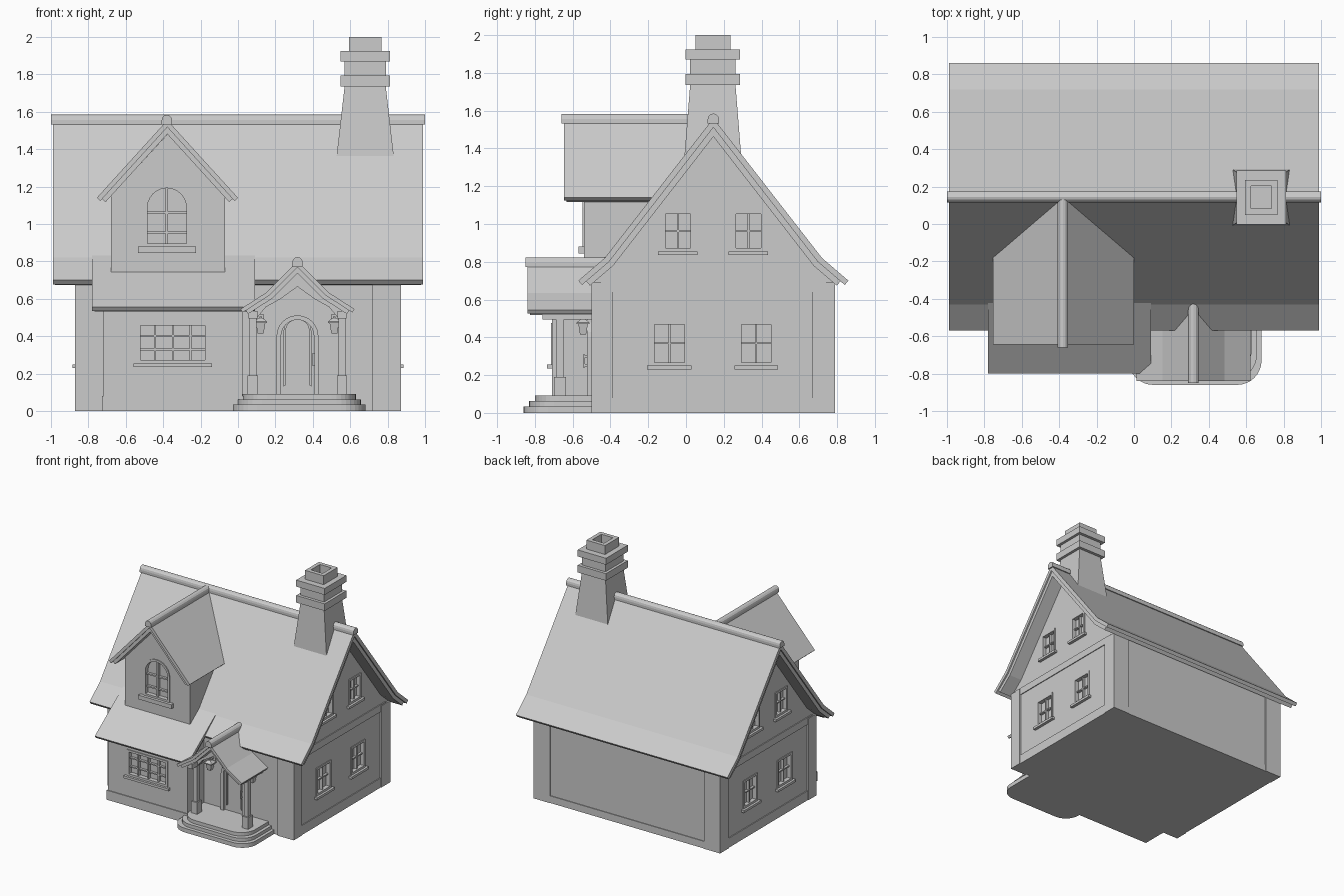
import bpy, bmesh, math
from mathutils import Vector

if "Cube" in bpy.data.objects:
    bpy.data.objects.remove(bpy.data.objects["Cube"])


def finish(name, bm):
    bmesh.ops.recalc_face_normals(bm, faces=bm.faces)
    me = bpy.data.meshes.new(name)
    bm.to_mesh(me)
    bm.free()
    ob = bpy.data.objects.new(name, me)
    bpy.context.collection.objects.link(ob)
    return ob


def add_prism(bm, pts, axis, a, b):
    put = {'x': lambda p, t: (t, p[0], p[1]), 'y': lambda p, t: (p[0], t, p[1]),
           'z': lambda p, t: (p[0], p[1], t)}[axis]
    lo, hi = [[bm.verts.new(put(p, t)) for p in pts] for t in (a, b)]
    bm.faces.new(lo)
    bm.faces.new(hi[::-1])
    for i in range(len(pts)):
        j = (i + 1) % len(pts)
        bm.faces.new((lo[i], lo[j], hi[j], hi[i]))


def prism(name, pts, axis, a, b):
    bm = bmesh.new()
    add_prism(bm, pts, axis, a, b)
    return finish(name, bm)


def add_box(bm, x0, x1, y0, y1, z0, z1):
    x0, x1 = sorted((x0, x1))
    y0, y1 = sorted((y0, y1))
    add_prism(bm, [(x0, y0), (x1, y0), (x1, y1), (x0, y1)], 'z', z0, z1)


def boxes(name, items):
    bm = bmesh.new()
    for it in items:
        add_box(bm, *it)
    return finish(name, bm)


def add_frustum(bm, cx, cy, levels):
    """Stack of rectangular rings (half x, half y, z)."""
    rings = [[bm.verts.new((cx + sx * hx, cy + sy * hy, z))
              for sx, sy in ((-1, -1), (1, -1), (1, 1), (-1, 1))] for hx, hy, z in levels]
    for r, s in zip(rings, rings[1:]):
        for i in range(4):
            j = (i + 1) % 4
            bm.faces.new((r[i], r[j], s[j], s[i]))
    bm.faces.new(rings[0])
    bm.faces.new(rings[-1])


def offset(pts, d):
    """Shift an open left-to-right path down by d, mitred."""
    out = []
    for i, p in enumerate(pts):
        ns = []
        for k in (i - 1, i):
            if 0 <= k < len(pts) - 1:
                t = (Vector(pts[k + 1]) - Vector(pts[k])).normalized()
                ns.append(Vector((t.y, -t.x)))
        m = sum(ns, Vector((0, 0))).normalized()
        out.append(tuple(Vector(p) + m * (d / m.dot(ns[0]))))
    return out


def shorten(pts, d0, d1):
    v = [Vector(p) for p in pts]
    a = v[0] + (v[1] - v[0]).normalized() * d0
    b = v[-1] + (v[-2] - v[-1]).normalized() * d1
    return [tuple(q) for q in [a] + v[1:-1] + [b]]


def roof(name, pts, axis, a, b, t, ends=(0.03, 0.03), inset=(0.012, 0.012)):
    """Roof covering with a slightly smaller board layer below it."""
    prism(name + "_covering", pts + offset(pts, t)[::-1], axis, a, b)
    low = shorten(offset(pts, t), *ends)
    prism(name + "_boards", low + offset(low, t)[::-1], axis, a + inset[0], b - inset[1])


def ridge(name, c, z, axis, a, b, r=0.03):
    arc = [(c + r * math.cos(k * math.pi / 6), z + r * math.sin(k * math.pi / 6)) for k in range(7)]
    prism(name, arc + [(c - r, z - 0.022), (c + r, z - 0.022)], axis, a, b)


def arch(cx, z0, zs, r, n=12):
    return [(cx + r, z0)] + [(cx + r * math.cos(math.pi * k / n), zs + r * math.sin(math.pi * k / n))
                             for k in range(n + 1)] + [(cx - r, z0)]


# Main roof and house body with gables
roof("main_roof", [(-0.57, 0.70), (-0.43, 0.82), (0.145, 1.56), (0.72, 0.82), (0.86, 0.70)],
     'x', -0.99, 0.99, 0.03)
ridge("main_ridge", 0.145, 1.555, 'x', -1, 1)
body = prism("house_walls", [(-0.49, 0), (0.78, 0), (0.78, 0.69), (0.69, 0.77), (0.145, 1.48),
                             (-0.40, 0.77), (-0.49, 0.69)], 'x', -0.86, 0.86)
boxes("corner_posts", [(s * 0.72, s * 0.872, y0, y1, 0, 0.69)
                       for s in (-1, 1) for y0, y1 in ((-0.5, -0.39), (0.67, 0.79))])
boxes("wall_bands", [(s * 0.85, s * 0.867, -0.45, 0.74, z0, z1)
                     for s in (-1, 1) for z0, z1 in ((0, 0.08), (0.64, 0.70))]
      + [(-0.75, 0.75, 0.75, 0.786, 0, 0.06)])

# Front bay with its lower roof
bay = prism("bay_walls", [(-0.71, 0), (-0.4, 0), (-0.4, 0.75), (-0.71, 0.54)], 'x', -0.72, 0.025)
boxes("bay_plinth", [(-0.727, 0.03, -0.717, -0.48, 0, 0.08)])
roof("bay_roof", [(-0.80, 0.555), (-0.35, 0.883)], 'x', -0.78, 0.09, 0.025, ends=(0.03, 0))

# Dormer
dormer = prism("dormer_walls", [(-0.68, 0.68), (-0.07, 0.68), (-0.07, 1.15), (-0.377, 1.48),
                                (-0.68, 1.15)], 'y', -0.54, 0.0)
roof("dormer_roof", [(-0.755, 1.14), (-0.378, 1.555), (0, 1.14)], 'y', -0.645, 0.13, 0.025,
     ends=(0.015, 0.015))
ridge("dormer_ridge", -0.38, 1.555, 'y', -0.66, 0.13, 0.028)

# Chimney with two collars and a hollow pot
bm = bmesh.new()
add_frustum(bm, 0.68, 0.142, [(0.16, 0.155, 1.3), (0.11, 0.12, 1.735), (0.133, 0.145, 1.735),
                              (0.133, 0.145, 1.795), (0.11, 0.12, 1.795), (0.11, 0.12, 1.87),
                              (0.133, 0.145, 1.87), (0.133, 0.145, 1.925), (0.087, 0.093, 1.925),
                              (0.087, 0.093, 2.0), (0.055, 0.06, 2.0), (0.055, 0.06, 1.9)])
finish("chimney", bm)

# Windows: recess, frame, glazing bars and sill
cut = bmesh.new()


def window(name, pos, side, w, h, cols, rows):
    x, y, z = pos

    def loc(u0, u1, d0, d1, v0, v1):
        if side:
            return (x + d0, x + d1, y + u0, y + u1, z + v0, z + v1)
        return (x + u0, x + u1, y - d0, y - d1, z + v0, z + v1)
    hw, f, b = w / 2, 0.018, 0.005
    parts = [loc(-hw, -hw + f, -0.03, 0.006, 0, h), loc(hw - f, hw, -0.03, 0.006, 0, h),
             loc(-hw + f, hw - f, -0.03, 0.006, h - f, h), loc(-hw + f, hw - f, -0.03, 0.006, 0, f),
             loc(-hw - 0.02, hw + 0.02, -0.02, 0.025, -0.02, 0.0)]
    for i in range(1, cols):
        u = -hw + w * i / cols
        parts.append(loc(u - b, u + b, -0.03, -0.006, f, h - f))
    for i in range(1, rows):
        parts.append(loc(-hw + f, hw - f, -0.03, -0.01, h * i / rows - b, h * i / rows + b))
    ob = boxes(name, parts)
    c = loc(-hw + 0.004, hw - 0.004, -0.03, 0.03, 0.004, h - 0.004)
    add_box(cut, *c)
    if side:
        ob.modifiers.new("both_gables", 'MIRROR').use_axis = (True, False, False)
        add_box(cut, -c[0], -c[1], *c[2:])


window("bay_window", (-0.348, -0.71, 0.255), 0, 0.38, 0.22, 4, 3)
window("lower_window_front", (0.86, -0.088, 0.25), 1, 0.195, 0.237, 2, 2)
window("lower_window_back", (0.86, 0.372, 0.25), 1, 0.19, 0.237, 2, 2)
window("upper_window_front", (0.86, -0.043, 0.855), 1, 0.168, 0.215, 2, 2)
window("upper_window_back", (0.86, 0.33, 0.855), 1, 0.168, 0.215, 2, 2)

# Arched dormer window
prism("dormer_window_frame", arch(-0.38, 0.88, 1.088, 0.122) + arch(-0.38, 0.88, 1.088, 0.104)[::-1],
      'y', -0.548, -0.51)
boxes("dormer_window_bars", [(-0.387, -0.373, -0.534, -0.51, 0.88, 1.2)]
      + [(-0.49, -0.27, -0.53, -0.51, z - 0.006, z + 0.006) for z in (0.955, 1.06)]
      + [(-0.49, -0.27, -0.546, -0.51, 0.88, 0.896)])
boxes("dormer_window_sill", [(-0.535, -0.225, -0.57, -0.53, 0.845, 0.88)])
add_prism(cut, arch(-0.38, 0.884, 1.088, 0.118), 'y', -0.57, -0.51)
cutter = finish("window_cutter", cut)
cutter.hide_render = True
cutter.display_type = 'WIRE'
for wall in (body, bay, dormer):
    m = wall.modifiers.new("window_recesses", 'BOOLEAN')
    m.operation, m.solver, m.object = 'DIFFERENCE', 'EXACT', cutter

# Rounded porch steps
for i, (hw, y, z0, z1) in enumerate([(0.355, -0.86, 0, 0.035), (0.33, -0.83, 0.035, 0.063),
                                     (0.303, -0.80, 0.063, 0.092)]):
    r, c = 0.13, 0.327
    right = [(c + hw - r + r * math.cos(a), y + r - r * math.sin(a))
             for a in [k * math.pi / 16 for k in range(9)]]
    left = [(2 * c - px, py) for px, py in right[::-1]]
    prism(f"porch_step_{i + 1}", [(c + hw, -0.48)] + right + left + [(c - hw, -0.48)], 'z', z0, z1)

# Porch roof, arched front board, posts and beams
PC = 0.318
path = [(PC - 0.305, 0.545), (PC - 0.165, 0.635), (PC, 0.80), (PC + 0.165, 0.635), (PC + 0.305, 0.545)]
roof("porch_roof", path, 'y', -0.84, -0.42, 0.022, ends=(0.02, 0.02), inset=(0.015, 0))
ridge("porch_ridge", PC, 0.795, 'y', -0.85, -0.42, 0.028)
top = shorten(offset(path, 0.04), 0.05, 0.05)
low = [(PC + dx, z) for dx, z in ((-0.26, 0.50), (-0.215, 0.50), (-0.17, 0.555), (-0.09, 0.60), (0, 0.665),
                                  (0.09, 0.60), (0.17, 0.555), (0.215, 0.50), (0.26, 0.50))]
prism("porch_front_arch", top + low[::-1], 'y', -0.69, -0.645)
items = []
for s in (-1, 1):
    px = PC + s * 0.238
    items += [(px - 0.028, px + 0.028, -0.70, -0.635, 0.09, 0.19),
              (px - 0.018, px + 0.018, -0.688, -0.647, 0.19, 0.5),
              (px - 0.024, px + 0.024, -0.76, -0.48, 0.495, 0.535)]
boxes("porch_posts_and_beams", items)

# Arched door with surround and handle
prism("door_surround", arch(PC, 0.09, 0.40, 0.112) + arch(PC, 0.09, 0.40, 0.088)[::-1], 'y', -0.525, -0.48)
prism("door", arch(PC, 0.09, 0.40, 0.088), 'y', -0.502, -0.48)
prism("door_panel_rim", arch(PC, 0.13, 0.428, 0.074) + arch(PC, 0.14, 0.428, 0.062)[::-1],
      'y', -0.512, -0.50)
boxes("door_handle", [(0.399, 0.411, -0.545, -0.535, 0.24, 0.31), (0.399, 0.411, -0.54, -0.5, 0.245, 0.258),
                      (0.399, 0.411, -0.54, -0.5, 0.292, 0.305)])

# Wall lanterns
for side, s in (("left", -1), ("right", 1)):
    lx = PC + s * 0.197
    bm = bmesh.new()
    add_frustum(bm, lx, -0.545, [(0.016, 0.016, 0.415), (0.025, 0.025, 0.47), (0.034, 0.034, 0.47),
                                 (0.034, 0.034, 0.478), (0.012, 0.012, 0.497)])
    add_box(bm, lx - 0.006, lx + 0.006, -0.55, -0.48, 0.495, 0.505)
    add_box(bm, lx - 0.018, lx + 0.018, -0.5, -0.48, 0.47, 0.515)
    finish(f"{side}_lantern", bm)
